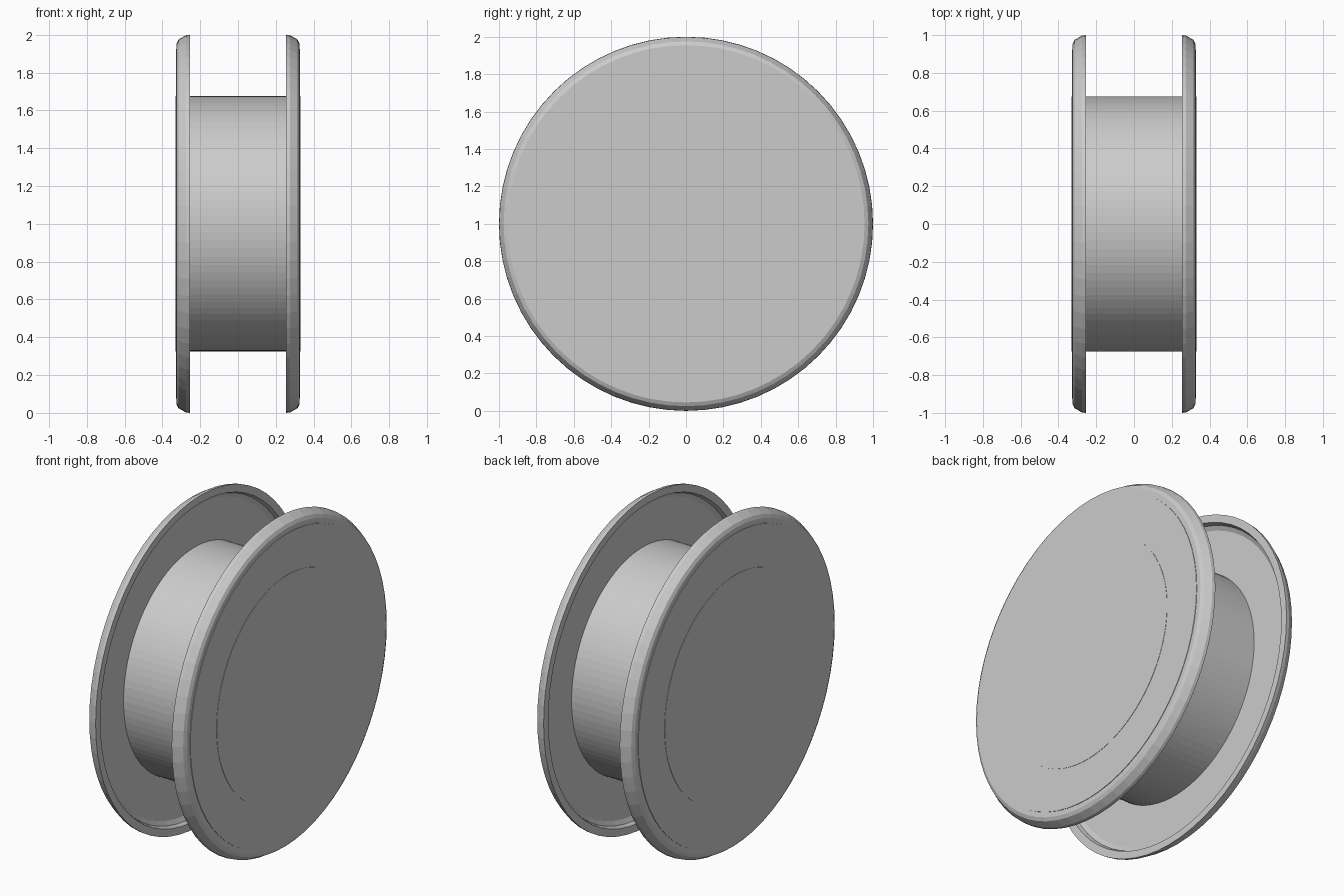
import bpy
import bmesh
import math

cube = bpy.data.objects.get("Cube")
if cube:
    bpy.data.objects.remove(cube, do_unlink=True)


def lathe(name, profile, segments, ring=False):
    """Revolve (x, radius) points about the horizontal axle; a ring closes its section."""
    bm = bmesh.new()
    loops = []
    for i in range(segments):
        a = math.tau * i / segments
        loops.append([bm.verts.new((x, r * math.sin(a), 1 + r * math.cos(a)))
                      for x, r in profile])
    count = len(profile)
    for i, here in enumerate(loops):
        there = loops[(i + 1) % segments]
        for j in range(count if ring else count - 1):
            k = (j + 1) % count
            bm.faces.new((here[j], here[k], there[k], there[j]))
    if not ring:
        for end in (0, -1):
            bm.faces.new([loop[end] for loop in loops])
    bmesh.ops.recalc_face_normals(bm, faces=bm.faces)
    mesh = bpy.data.meshes.new(name)
    bm.to_mesh(mesh)
    bm.free()
    obj = bpy.data.objects.new(name, mesh)
    bpy.context.collection.objects.link(obj)
    return obj


# Drum running through both flanges
lathe("hub", [(-0.33, 0.675), (0.33, 0.675)], 96)

# Each flange is a plate held in a bevelled rim, with the plate recessed inside
rim_section = [(0.255, 1.0), (0.275, 0.998), (0.315, 0.975), (0.325, 0.955),
               (0.325, 0.92), (0.295, 0.92), (0.28, 0.945), (0.255, 0.955)]
plate_section = [(0.295, 0.925), (0.328, 0.925)]

for side, sign in (("left", 1), ("right", -1)):
    lathe(side + "_rim", [(sign * x, r) for x, r in rim_section], 64, ring=True)
    lathe(side + "_flange_plate", [(sign * x, r) for x, r in plate_section], 64)
